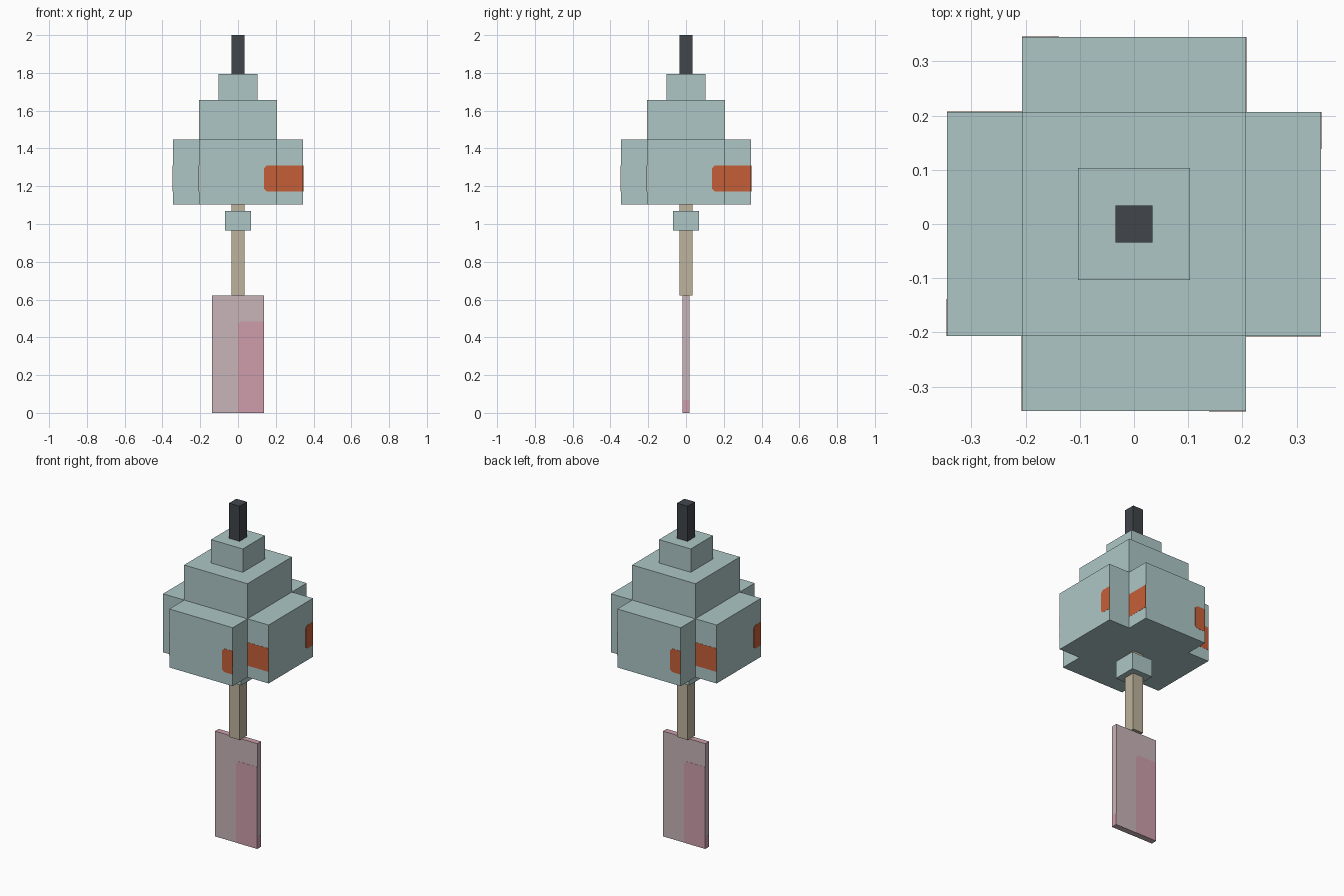
import bpy
import bmesh
from math import pi
from mathutils import Matrix

cube = bpy.data.objects.get("Cube")
if cube:
    bpy.data.objects.remove(cube, do_unlink=True)

U = 2 / 29  # the model is laid out on a grid of 29 units in height


def material(name, rgb):
    linear = [((c / 255 + 0.055) / 1.055) ** 2.4 for c in rgb] + [1]
    mat = bpy.data.materials.new(name)
    mat.use_nodes = True
    mat.diffuse_color = linear
    mat.node_tree.nodes["Principled BSDF"].inputs["Base Color"].default_value = linear
    return mat


GLASS = material("pale teal", (174, 198, 198))
ORANGE = material("burnt orange", (197, 95, 56))
DARK = material("charcoal", (65, 69, 74))
ROD = material("beige", (190, 178, 156))
PAPER = material("dusty pink", (200, 179, 184))
PINK = material("rose pink", (205, 158, 171))


def prism(name, outline, depth, matrix, *mats):
    """Extrude a flat outline along its local z, then place it."""
    bm = bmesh.new()
    face = bm.faces.new([bm.verts.new((x, y, 0)) for x, y in outline])
    top = bmesh.ops.extrude_face_region(bm, geom=[face])["geom"]
    moved = [v for v in top if isinstance(v, bmesh.types.BMVert)]
    bmesh.ops.translate(bm, verts=moved, vec=(0, 0, depth))
    bmesh.ops.recalc_face_normals(bm, faces=bm.faces)
    bm.transform(matrix)
    mesh = bpy.data.meshes.new(name)
    bm.to_mesh(mesh)
    bm.free()
    for mat in mats:
        mesh.materials.append(mat)
    obj = bpy.data.objects.new(name, mesh)
    bpy.context.collection.objects.link(obj)
    return obj


def block(name, width, depth, z0, z1, *mats):
    """Box centred on the axis, sizes in grid units."""
    w, d = width * U / 2, depth * U / 2
    outline = [(-w, -d), (w, -d), (w, d), (-w, d)]
    return prism(name, outline, (z1 - z0) * U, Matrix.Translation((0, 0, z0 * U)), *mats)


def plate(name, turn, dist, u0, u1, z0, z1, mat, clip_top=0, clip_bottom=0):
    """Thin painted plate on an upright face, turned by quarter turns."""
    outline = [(u0 + clip_bottom, z0), (u1, z0), (u1, z1), (u0 + clip_top, z1)]
    if clip_top:
        outline.append((u0, z1 - clip_top))
    if clip_bottom:
        outline.append((u0, z0 + clip_bottom))
    outline = [(u * U, z * U) for u, z in outline]
    place = (Matrix.Rotation(turn * pi / 2, 4, "Z")
             @ Matrix.Translation((0, -dist * U + 0.001, 0))
             @ Matrix.Rotation(pi / 2, 4, "X"))
    return prism(f"{name}_{turn + 1}", outline, 0.002, place, mat)


# Bell body: cross-shaped prism
a, b = 5 * U, 3 * U
cross = [(-b, -a), (b, -a), (b, -b), (a, -b), (a, b), (b, b),
         (b, a), (-b, a), (-b, b), (-a, b), (-a, -b), (-b, -b)]
prism("bell_body", cross, 5 * U, Matrix.Translation((0, 0, 16 * U)), GLASS)

# Stepped crown and hanging cord
block("bell_shoulder", 6, 6, 21, 24, GLASS)
block("bell_cap", 3, 3, 24, 26, GLASS)
block("hanging_cord", 1, 1, 26, 29, DARK)

# Orange marks, repeated on the four sides
for turn in range(4):
    plate("mark_outer", turn, 5, 2, 3, 17, 19, ORANGE, 0.2, 0.2)
    plate("mark_inner", turn, 3, 3, 5, 17, 19, ORANGE)

# Clapper rod and knob
block("clapper_rod", 1, 1, 9, 16, ROD)
block("clapper_knob", 2, 2, 14, 15.5, GLASS)

# Paper strip with a pink upper edge
strip = block("paper_strip", 4, 0.5, 0, 9, PAPER, PINK)
for poly in strip.data.polygons:
    poly.material_index = int(poly.normal.z > 0.5)

# Pink painting on both broad faces and the foot of the narrow edges
for turn in (0, 2):
    plate("paper_painting", turn, 0.25, 0, 2, 0, 7, PINK, 0.2)
    plate("paper_edge_mark", turn + 1, 2, -0.25, 0.25, 0, 1, PINK)
